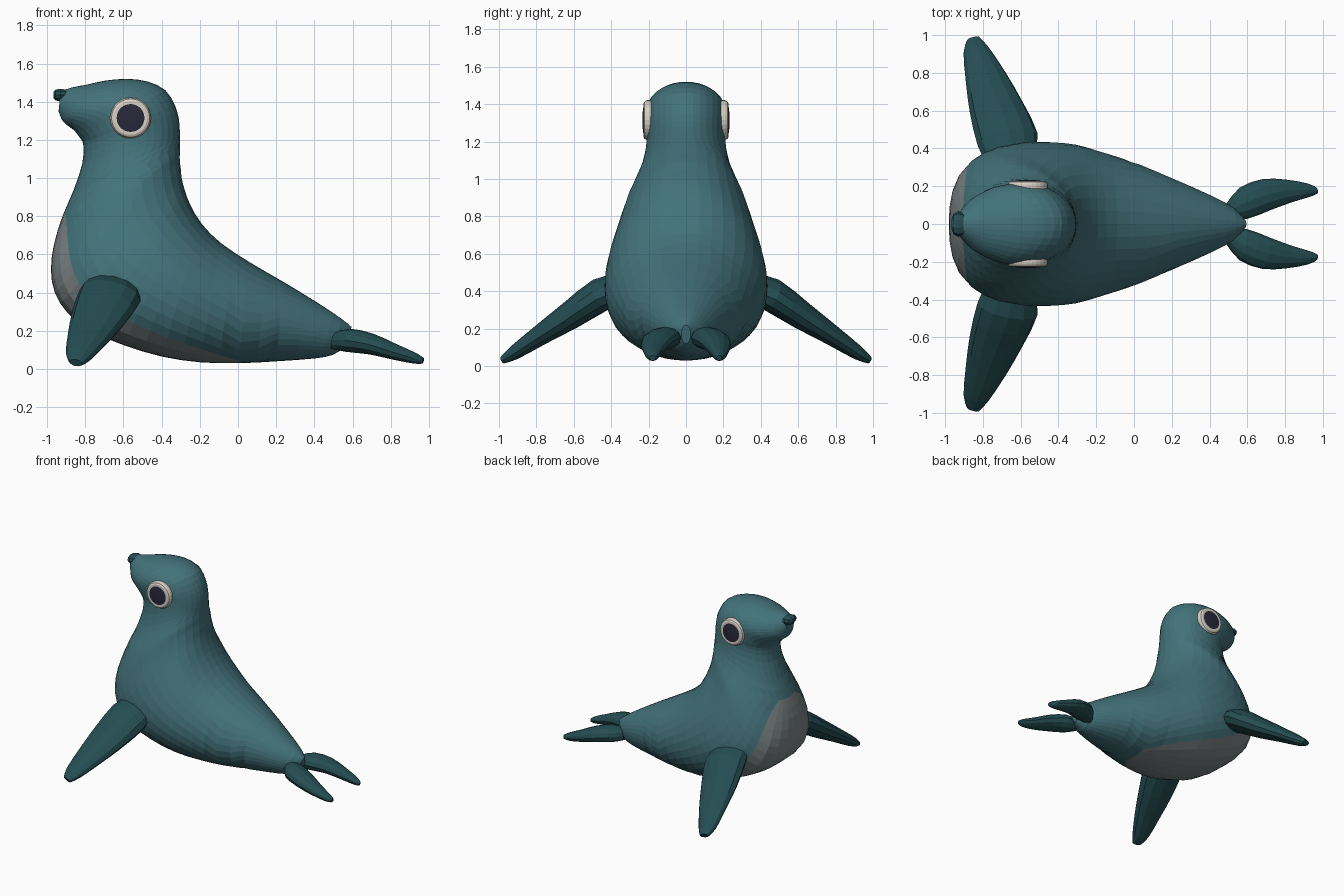
import bpy, bmesh, math
from mathutils import Vector

if "Cube" in bpy.data.objects:
    bpy.data.objects.remove(bpy.data.objects["Cube"])


def material(name, rgb):
    m = bpy.data.materials.new(name)
    m.diffuse_color = (*rgb, 1)
    m.use_nodes = True
    m.node_tree.nodes["Principled BSDF"].inputs["Base Color"].default_value = m.diffuse_color
    return m


TEAL = material("teal skin", (0.056, 0.168, 0.195))
GREY = material("grey belly", (0.205, 0.235, 0.24))
DARK = material("dark teal", (0.018, 0.075, 0.085))
CREAM = material("cream eye ring", (0.68, 0.63, 0.56))
BLACK = material("dark pupil", (0.022, 0.021, 0.042))


def loft(name, rings, mats, rule=None, mirror=False):
    """Skin closed rings of equal length, capping both ends."""
    bm = bmesh.new()
    vs = [[bm.verts.new(p) for p in r] for r in rings]
    n = len(rings[0])
    for i in range(len(vs) - 1):
        for j in range(n):
            k = (j + 1) % n
            f = bm.faces.new((vs[i][j], vs[i][k], vs[i + 1][k], vs[i + 1][j]))
            f.material_index = rule(i, j) if rule else 0
    bm.faces.new(vs[0])
    end = bm.faces.new(vs[-1])
    end.material_index = rule(len(vs) - 1, 0) if rule else 0
    bmesh.ops.recalc_face_normals(bm, faces=bm.faces)
    me = bpy.data.meshes.new(name)
    bm.to_mesh(me)
    bm.free()
    for m in mats:
        me.materials.append(m)
    ob = bpy.data.objects.new(name, me)
    bpy.context.collection.objects.link(ob)
    if mirror:
        mod = ob.modifiers.new("mirror", 'MIRROR')
        mod.use_axis = (False, True, False)
    return ob


def smooth_path(pts, steps):
    """Catmull-Rom interpolation of number tuples."""
    out = []
    for i in range(len(pts) - 1):
        a, b, c, d = (pts[min(max(i + o, 0), len(pts) - 1)] for o in (-1, 0, 1, 2))
        for s in range(steps):
            t = s / steps
            out.append([0.5 * (2 * q + (r - p) * t + (2 * p - 5 * q + 4 * r - w) * t * t
                               + (3 * q - p - 3 * r + w) * t ** 3)
                        for p, q, r, w in zip(a, b, c, d)])
    return out + [list(pts[-1])]


# Body: slices from tail to muzzle (belly x, z, back x, z, half width)
SLICES = [
    (0.57, 0.12, 0.595, 0.22, 0.025), (0.50, 0.075, 0.54, 0.265, 0.09),
    (0.40, 0.055, 0.42, 0.345, 0.15), (0.20, 0.04, 0.24, 0.455, 0.235),
    (0.00, 0.03, 0.06, 0.56, 0.315), (-0.20, 0.035, -0.09, 0.66, 0.375),
    (-0.40, 0.065, -0.19, 0.76, 0.42), (-0.60, 0.125, -0.25, 0.86, 0.435),
    (-0.76, 0.195, -0.28, 0.94, 0.43), (-0.89, 0.29, -0.295, 1.00, 0.41),
    (-0.96, 0.40, -0.30, 1.05, 0.38), (-0.98, 0.52, -0.305, 1.09, 0.35),
    (-0.965, 0.65, -0.305, 1.13, 0.315), (-0.92, 0.80, -0.305, 1.17, 0.27),
    (-0.86, 0.94, -0.305, 1.21, 0.235), (-0.815, 1.08, -0.305, 1.25, 0.215),
    (-0.81, 1.17, -0.31, 1.31, 0.21), (-0.82, 1.20, -0.33, 1.38, 0.215),
    (-0.835, 1.22, -0.38, 1.46, 0.215), (-0.85, 1.24, -0.47, 1.505, 0.21),
    (-0.865, 1.255, -0.58, 1.52, 0.195), (-0.885, 1.27, -0.70, 1.51, 0.165),
    (-0.905, 1.285, -0.79, 1.49, 0.135), (-0.925, 1.31, -0.87, 1.475, 0.09),
    (-0.94, 1.35, -0.93, 1.455, 0.05)]
STEPS, PATCH, HALF = 2, 4, 17


def patch_pos(i):
    return (i / STEPS - 8.5) / 4.7


rings = []
for i, (bx, bz, kx, kz, w) in enumerate(smooth_path(SLICES, STEPS)):
    g = 1 + 0.45 * math.exp(-((i / STEPS - 8.8) / 3.5) ** 2)
    # edge rows follow the border of the belly patch
    border = 0.155 * max(0.003, min(1, abs(1 - patch_pos(i) ** 4)))
    edge = math.acos(1 - 2 * border ** (1 / g))
    angles = [edge * j / PATCH for j in range(PATCH)]
    rest = HALF - PATCH
    angles += [edge + (math.pi - edge) * j / rest for j in range(rest + 1)]
    side = []
    for a in angles:
        s = ((1 - math.cos(a)) / 2) ** g
        side.append((bx + (kx - bx) * s, w * math.sin(a), bz + (kz - bz) * s))
    rings.append(side + [(x, -y, z) for x, y, z in side[-2:0:-1]])


def belly_rule(i, j):
    inside = abs(patch_pos(i + 0.5)) < 1
    return int(inside and (j < PATCH or j >= 2 * HALF - PATCH))


loft("body", rings, [TEAL, GREY], belly_rule)


# Flippers: oval slices (centre x, y, z, half chord, half thickness)
def flipper(name, slices, chord, sides=12):
    c = Vector(chord).normalized()
    d = Vector(slices[-1][:3]) - Vector(slices[0][:3])
    n = d.cross(c).normalized()
    out = []
    for x, y, z, hc, ht in smooth_path(slices, 2):
        out.append([Vector((x, y, z)) + c * hc * math.cos(t) + n * ht * math.sin(t)
                    for t in (2 * math.pi * k / sides for k in range(sides))])
    return loft(name, out, [DARK], mirror=True)


flipper("front_flippers", [
    (-0.65, 0.33, 0.43, 0.13, 0.075), (-0.67, 0.45, 0.385, 0.165, 0.09),
    (-0.73, 0.62, 0.27, 0.145, 0.075), (-0.785, 0.78, 0.165, 0.11, 0.055),
    (-0.835, 0.92, 0.07, 0.07, 0.038), (-0.85, 0.98, 0.032, 0.035, 0.02)],
    (1, 0.2, -0.2))
flipper("hind_flippers", [
    (0.50, 0.07, 0.15, 0.04, 0.045), (0.58, 0.11, 0.15, 0.085, 0.062),
    (0.70, 0.155, 0.13, 0.085, 0.055), (0.82, 0.175, 0.09, 0.062, 0.042),
    (0.93, 0.18, 0.055, 0.035, 0.028), (0.97, 0.178, 0.043, 0.015, 0.015)],
    (-0.25, 1, 0))

# Nose: small oval slices along x (x, half width, half height)
loft("nose", [[(x, w * math.cos(t), 1.435 + h * math.sin(t))
               for t in (math.pi * k / 5 for k in range(10))]
              for x, w, h in ((-0.86, 0.025, 0.015), (-0.89, 0.05, 0.028),
                              (-0.93, 0.068, 0.035), (-0.955, 0.055, 0.03),
                              (-0.967, 0.025, 0.018))], [DARK])

# Eyes: turned discs (radius, y) with a dark pupil in the middle
EYE = [(0.107, 0.17), (0.107, 0.208), (0.1, 0.222), (0.088, 0.228),
       (0.073, 0.228), (0.04, 0.232), (0.01, 0.233)]
loft("eyes", [[(-0.563 + r * math.cos(t), y, 1.315 + r * math.sin(t))
               for t in (math.pi * k / 14 for k in range(28))]
              for r, y in EYE], [CREAM, BLACK], lambda i, j: int(i >= 4), True)
